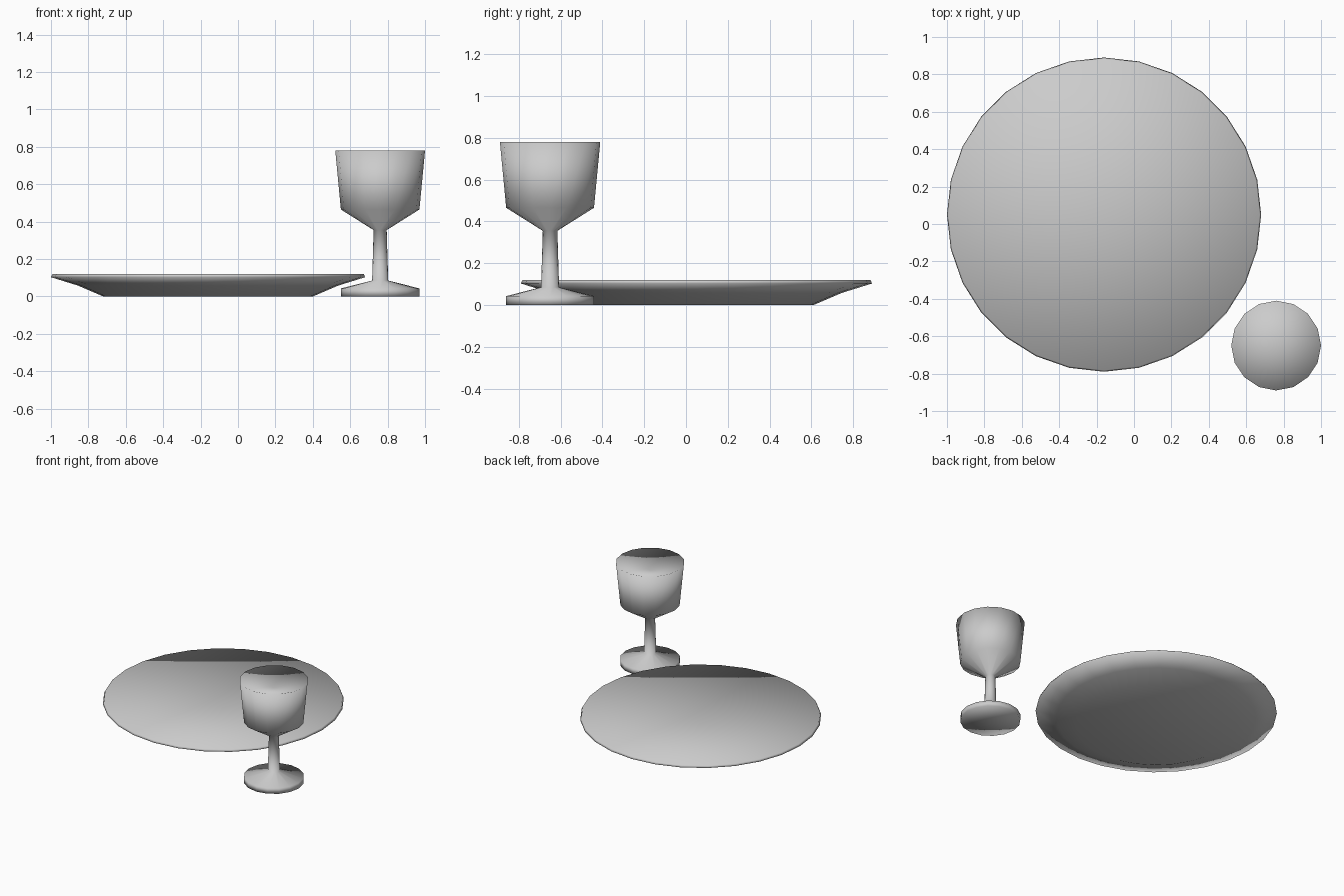
import bpy, bmesh
from math import sin, cos, tau

if "Cube" in bpy.data.objects:
    bpy.data.objects.remove(bpy.data.objects["Cube"])


def lathe(name, profile, sides, location):
    """Revolve (radius, z) points round z; zero-radius ends become fan tips."""
    bm = bmesh.new()
    rings = []
    for r, z in profile:
        if r == 0:
            rings.append([bm.verts.new((0, 0, z))] * sides)
        else:
            rings.append([bm.verts.new((r * cos(tau * i / sides), r * sin(tau * i / sides), z))
                          for i in range(sides)])
    for low, high in zip(rings, rings[1:]):
        for i in range(sides):
            j = (i + 1) % sides
            corners = [low[i], low[j], high[j], high[i]]
            face = bm.faces.new(list(dict.fromkeys(corners)))
            face.smooth = True
    bmesh.ops.recalc_face_normals(bm, faces=bm.faces[:])
    mesh = bpy.data.meshes.new(name)
    bm.to_mesh(mesh)
    bm.free()
    obj = bpy.data.objects.new(name, mesh)
    obj.location = location
    bpy.context.collection.objects.link(obj)
    return obj


# Plate: flat foot, flared side, bevelled rim, shallow dished top
lathe("plate", [(0, 0), (0.56, 0), (0.695, 0.058), (0.84, 0.103),
                (0.832, 0.12), (0, 0.048)], 28, (-0.16, 0.05, 0))

# Goblet: disc foot, thin stem, cup, shallow dished top
lathe("goblet", [(0, 0), (0.21, 0), (0.21, 0.043), (0.043, 0.085),
                 (0.035, 0.355), (0.21, 0.465), (0.24, 0.78),
                 (0, 0.717)], 16, (0.76, -0.65, 0))
